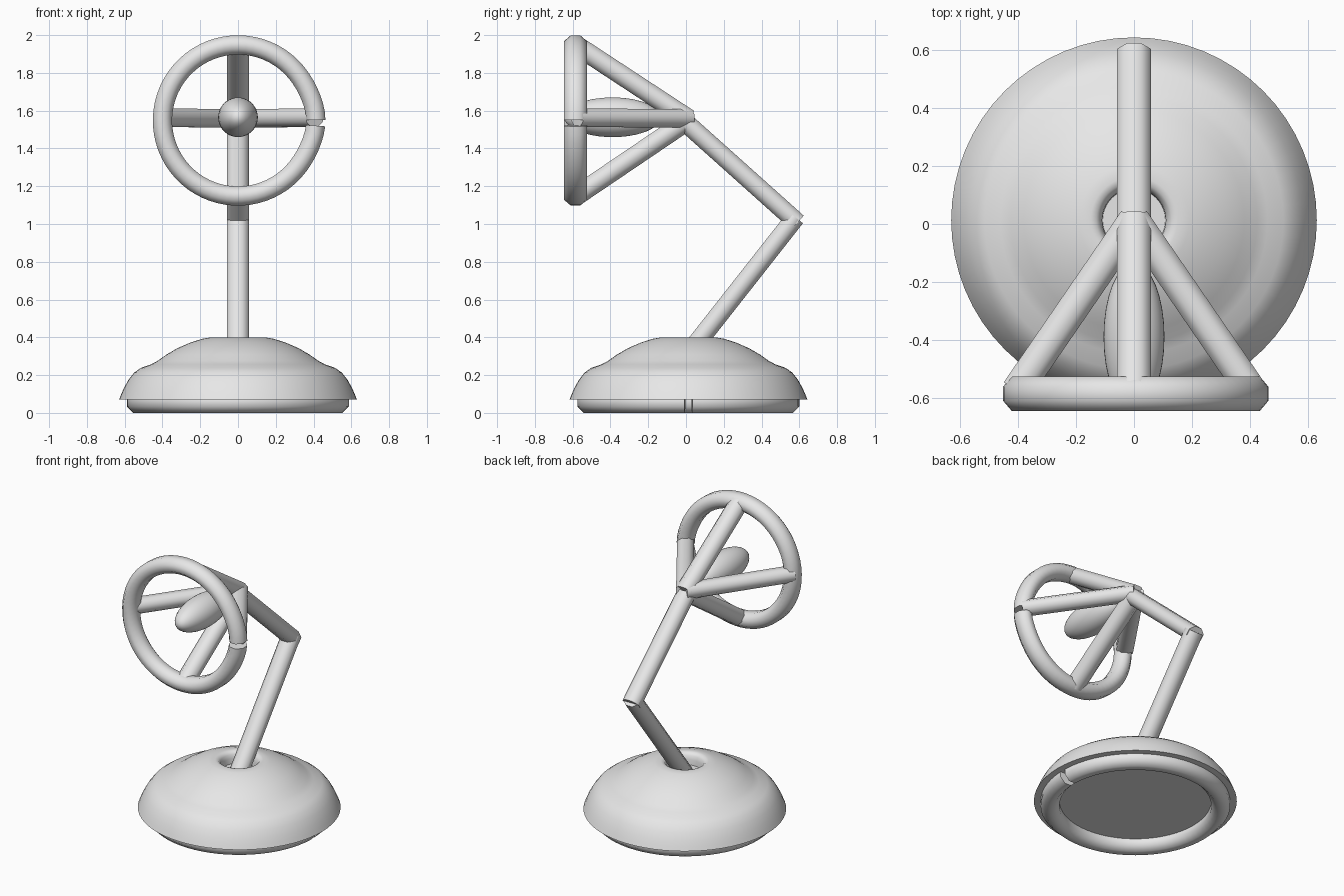
import bpy, bmesh, math
from mathutils import Vector

if "Cube" in bpy.data.objects:
    bpy.data.objects.remove(bpy.data.objects["Cube"])

grey = bpy.data.materials.new("light_grey")
grey.diffuse_color = (0.8, 0.8, 0.8, 1)
grey.use_nodes = True
grey.node_tree.nodes["Principled BSDF"].inputs["Base Color"].default_value = grey.diffuse_color


def finish(bm, name, angle=50):
    bmesh.ops.recalc_face_normals(bm, faces=bm.faces)
    me = bpy.data.meshes.new(name)
    bm.to_mesh(me)
    bm.free()
    ob = bpy.data.objects.new(name, me)
    bpy.context.collection.objects.link(ob)
    me.materials.append(grey)
    bpy.ops.object.select_all(action='DESELECT')
    ob.select_set(True)
    bpy.context.view_layer.objects.active = ob
    bpy.ops.object.shade_smooth_by_angle(angle=math.radians(angle))
    return ob


def octagon(a, b):
    """Eight-sided section with half widths a and b, flats facing the axes."""
    k = 1 / math.cos(math.pi / 8)
    return [(a * k * math.cos(math.pi / 8 + i * math.pi / 4),
             b * k * math.sin(math.pi / 8 + i * math.pi / 4)) for i in range(8)]


def skin(loops, name):
    """Tube through a list of point loops, closed by caps."""
    bm = bmesh.new()
    rows = [[bm.verts.new(p) for p in loop] for loop in loops]
    n = len(rows[0])
    for r, s in zip(rows, rows[1:]):
        for i in range(n):
            bm.faces.new((r[i], r[(i + 1) % n], s[(i + 1) % n], s[i]))
    bm.faces.new(rows[0])
    bm.faces.new(rows[-1])
    return finish(bm, name)


def rod(name, p, q, a, b):
    p, q = Vector(p), Vector(q)
    d = (q - p).normalized()
    # side axis is horizontal
    u = d.cross(Vector((0, 0, 1))).normalized()
    v = u.cross(d)
    skin([[c + u * s + v * t for s, t in octagon(a, b)] for c in (p, q)], name)


def split_ring(name, centre, radius, radial, axial, upright, gap, mid=0.0, flare=0.0):
    """Ring with a small gap at +x."""
    c = Vector(centre)
    axis = Vector((0, 1, 0)) if upright else Vector((0, 0, 1))
    side = Vector((0, 0, 1)) if upright else Vector((0, 1, 0))
    loops = []
    for i in range(65):
        a = mid + gap + (2 * math.pi - 2 * gap) * i / 64
        d = Vector((math.cos(a), 0, 0)) + side * math.sin(a)
        r = radius + flare * max(0, math.cos(a)) ** 20
        loops.append([c + d * (r + s) + axis * t for s, t in octagon(radial, axial)])
    skin(loops, name)


# Domed base with a socket in the top
profile = [(0, 0.07), (0.63, 0.07), (0.62, 0.095), (0.605, 0.13), (0.58, 0.175),
           (0.55, 0.213), (0.515, 0.238), (0.46, 0.257), (0.425, 0.276), (0.38, 0.308),
           (0.32, 0.343), (0.25, 0.373), (0.19, 0.392), (0.15, 0.399), (0.13, 0.395),
           (0.117, 0.38), (0.11, 0.355), (0.108, 0.32), (0, 0.32)]
bm = bmesh.new()
vs = [bm.verts.new((r, 0.013, z)) for r, z in profile]
es = [bm.edges.new(e) for e in zip(vs, vs[1:])]
bmesh.ops.spin(bm, geom=vs + es, cent=(0, 0.013, 0), axis=(0, 0, 1),
               angle=2 * math.pi, steps=64)
bmesh.ops.remove_doubles(bm, verts=bm.verts, dist=0.0005)
finish(bm, "base_dome")

# Foot ring under the base
split_ring("foot_ring", (0, 0.013, 0.058), 0.53, 0.058, 0.058, False, 0.035)

# Two-part arm
rod("lower_arm", (0, 0.01, 0.31), (0, 0.58, 1.035), 0.058, 0.05)
rod("upper_arm", (0, 0.59, 1.007), (0, 0.0, 1.535), 0.058, 0.05)

# Shade frame: ring and four spokes
split_ring("shade_ring", (0, -0.585, 1.548), 0.4, 0.051, 0.06, True, 0.037,
           mid=-0.03, flare=0.012)
hub = (0, 0.015, 1.56)
for side, label in ((-1, "left"), (1, "right")):
    rod("spoke_" + label, hub, (side * 0.405, -0.575, 1.562), 0.053, 0.049)
rod("spoke_top", (0, 0.015, 1.555), (0, -0.575, 1.942), 0.058, 0.052)
rod("spoke_bottom", (0, 0.015, 1.552), (0, -0.575, 1.153), 0.058, 0.052)

# Light bulb
bm = bmesh.new()
bmesh.ops.create_uvsphere(bm, u_segments=32, v_segments=20, radius=1)
bmesh.ops.scale(bm, vec=(0.105, 0.256, 0.105), verts=bm.verts)
bmesh.ops.translate(bm, vec=(0, -0.389, 1.565), verts=bm.verts)
finish(bm, "bulb")
